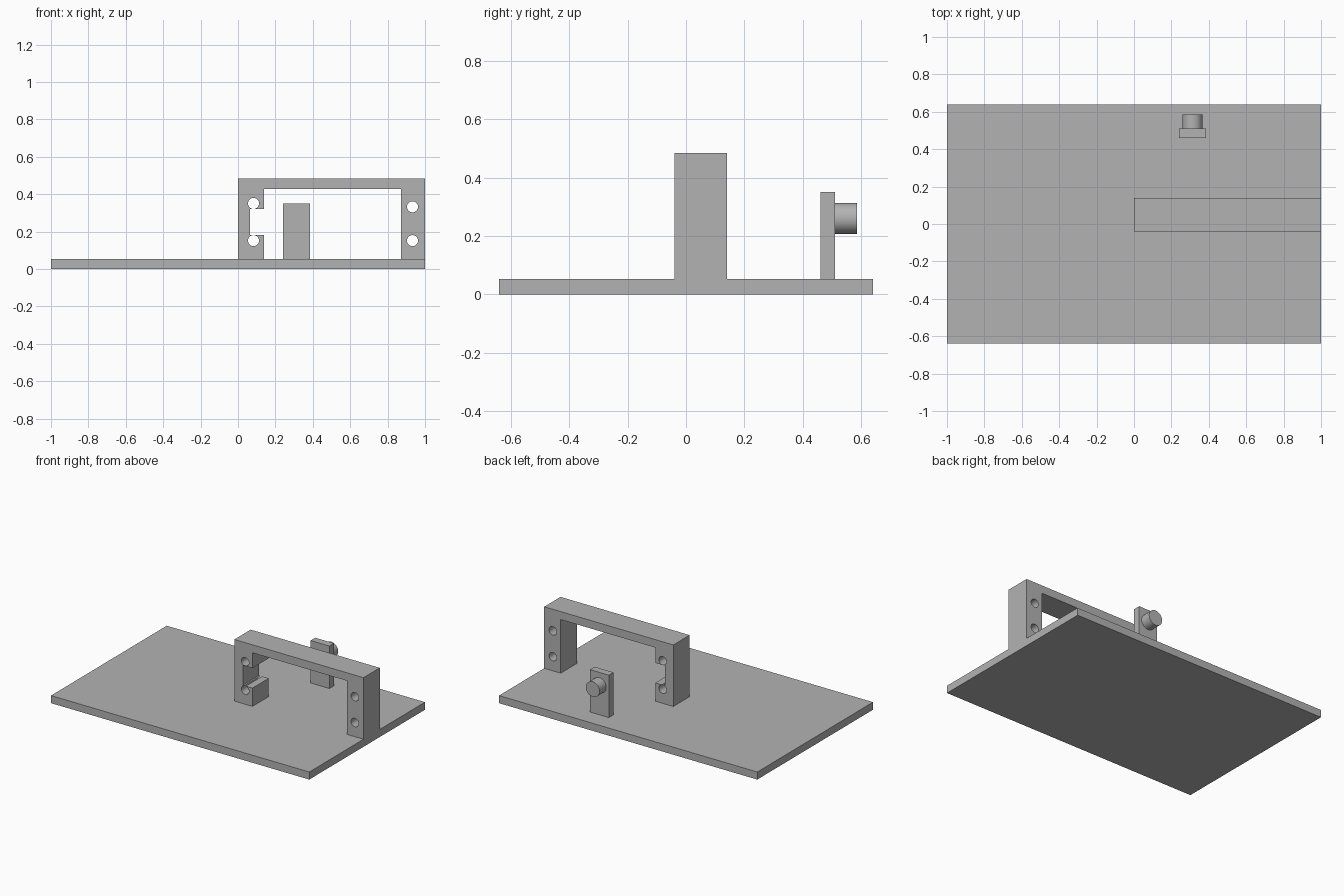
import bpy
import bmesh
import math
from mathutils import Matrix, Vector

cube = bpy.data.objects.get("Cube")
if cube:
    bpy.data.objects.remove(cube, do_unlink=True)

GREY = (0.45, 0.45, 0.45, 1.0)
grey = bpy.data.materials.new("plain grey")
grey.use_nodes = True
grey.diffuse_color = GREY
grey.node_tree.nodes["Principled BSDF"].inputs["Base Color"].default_value = GREY


def finish(name, bm):
    bmesh.ops.recalc_face_normals(bm, faces=bm.faces)
    mesh = bpy.data.meshes.new(name)
    bm.to_mesh(mesh)
    bm.free()
    mesh.materials.append(grey)
    obj = bpy.data.objects.new(name, mesh)
    bpy.context.collection.objects.link(obj)
    return obj


def extrude_profile(name, points, y0, y1):
    """Extrude an outline in the xz plane from y0 to y1."""
    bm = bmesh.new()
    face = bm.faces.new([bm.verts.new((x, y0, z)) for x, z in points])
    grown = bmesh.ops.extrude_face_region(bm, geom=[face])
    verts = [v for v in grown["geom"] if isinstance(v, bmesh.types.BMVert)]
    bmesh.ops.translate(bm, verts=verts, vec=Vector((0, y1 - y0, 0)))
    return finish(name, bm)


def slab(name, x0, x1, y0, y1, z0, z1):
    return extrude_profile(name, [(x0, z0), (x1, z0), (x1, z1), (x0, z1)], y0, y1)


def rod(name, x, z, radius, y0, y1):
    """Cylinder lying along y."""
    bm = bmesh.new()
    place = Matrix.Translation((x, (y0 + y1) / 2, z)) @ Matrix.Rotation(math.pi / 2, 4, "X")
    bmesh.ops.create_cone(bm, cap_ends=True, segments=48, radius1=radius,
                          radius2=radius, depth=y1 - y0, matrix=place)
    return finish(name, bm)


def smooth(obj):
    bpy.ops.object.select_all(action="DESELECT")
    obj.select_set(True)
    bpy.context.view_layer.objects.active = obj
    bpy.ops.object.shade_smooth_by_angle(angle=math.radians(30))


BASE_TOP = 0.053
BAR_BOTTOM, FRAME_TOP = 0.428, 0.484
FRONT, BACK = -0.04, 0.14

# Base board
slab("base_board", -1, 1, -0.64, 0.64, 0, BASE_TOP)

# Bridge frame with a notched post on one side
outline = [
    (0, BASE_TOP), (0.14, BASE_TOP), (0.14, 0.181), (0.065, 0.181),
    (0.065, 0.321), (0.14, 0.321), (0.14, BAR_BOTTOM), (0.872, BAR_BOTTOM),
    (0.872, BASE_TOP), (1, BASE_TOP), (1, FRAME_TOP), (0, FRAME_TOP),
]
frame = extrude_profile("bridge_frame", outline, FRONT, BACK)

# Screw holes through both posts
for x, z in [(0.083, 0.351), (0.083, 0.152), (0.933, 0.333), (0.933, 0.152)]:
    cutter = rod("hole_cutter", x, z, 0.0295, FRONT - 0.1, BACK + 0.1)
    cutter.hide_render = True
    cut = frame.modifiers.new("screw_hole", "BOOLEAN")
    cut.operation = "DIFFERENCE"
    cut.solver = "EXACT"
    cut.object = cutter
    bpy.context.view_layer.objects.active = frame
    bpy.ops.object.modifier_apply(modifier=cut.name)
    bpy.data.objects.remove(cutter, do_unlink=True)
smooth(frame)

# Upright plate with a round knob on its back
slab("knob_plate", 0.24, 0.386, 0.46, 0.511, BASE_TOP, 0.35)
knob = rod("round_knob", 0.313, 0.26, 0.053, 0.511, 0.585)
smooth(knob)
